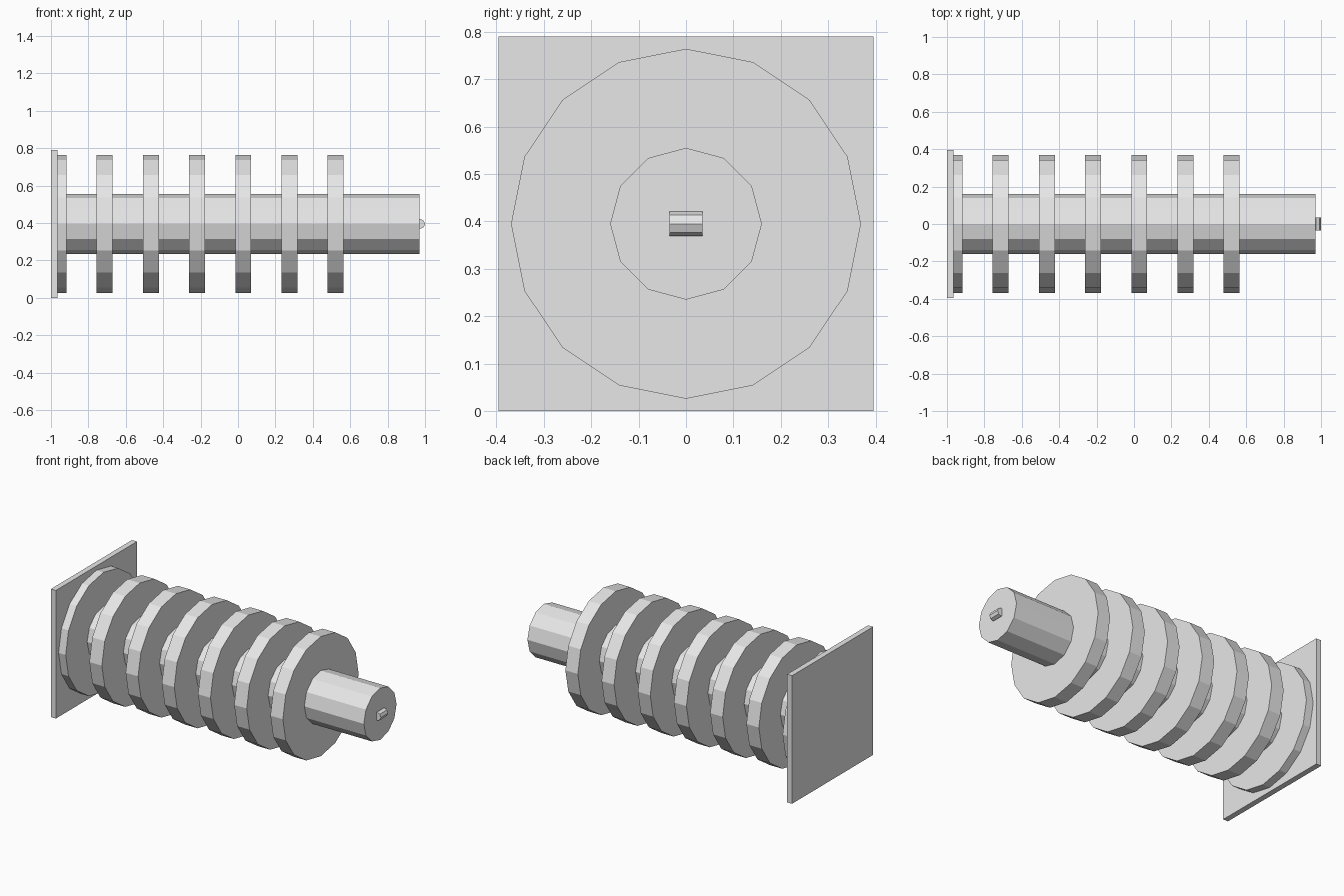
import bpy
from math import pi
from mathutils import Matrix

if "Cube" in bpy.data.objects:
    bpy.data.objects.remove(bpy.data.objects["Cube"])

ZC = 0.395  # height of the main axis

grey = bpy.data.materials.new("light_grey")
grey.diffuse_color = (0.8, 0.8, 0.8, 1)
grey.use_nodes = True
grey.node_tree.nodes["Principled BSDF"].inputs["Base Color"].default_value = grey.diffuse_color


def finish(name):
    ob = bpy.context.object
    ob.name = name
    ob.data.materials.append(grey)
    return ob


def rod_x(name, x0, x1, radius, sides):
    """Flat-sided cylinder along x with one corner pointing straight up."""
    bpy.ops.mesh.primitive_cylinder_add(vertices=sides, radius=radius, depth=x1 - x0)
    ob = finish(name)
    ob.data.transform(Matrix.Rotation(pi / 2, 4, 'Y'))
    ob.location = ((x0 + x1) / 2, 0, ZC)
    return ob


# square mounting plate
bpy.ops.mesh.primitive_cube_add(size=1, location=(-0.983, 0, ZC))
plate = finish("mounting_plate")
plate.data.transform(Matrix.Diagonal((0.034, 0.79, 0.79, 1)))

# central shaft
rod_x("shaft", -0.985, 0.97, 0.16, 12)

# evenly spaced discs, the first one sunk into the plate
for i in range(7):
    centre = 0.522 - 0.247 * (6 - i)
    rod_x(f"disc_{i + 1}", max(centre - 0.0425, -0.985), centre + 0.0425, 0.369, 16)

# small cross pin on the shaft end
bpy.ops.mesh.primitive_cylinder_add(vertices=8, radius=0.026, depth=0.07)
pin = finish("end_pin")
pin.data.transform(Matrix.Rotation(pi / 2, 4, 'X'))
pin.location = (0.974, 0, ZC)
